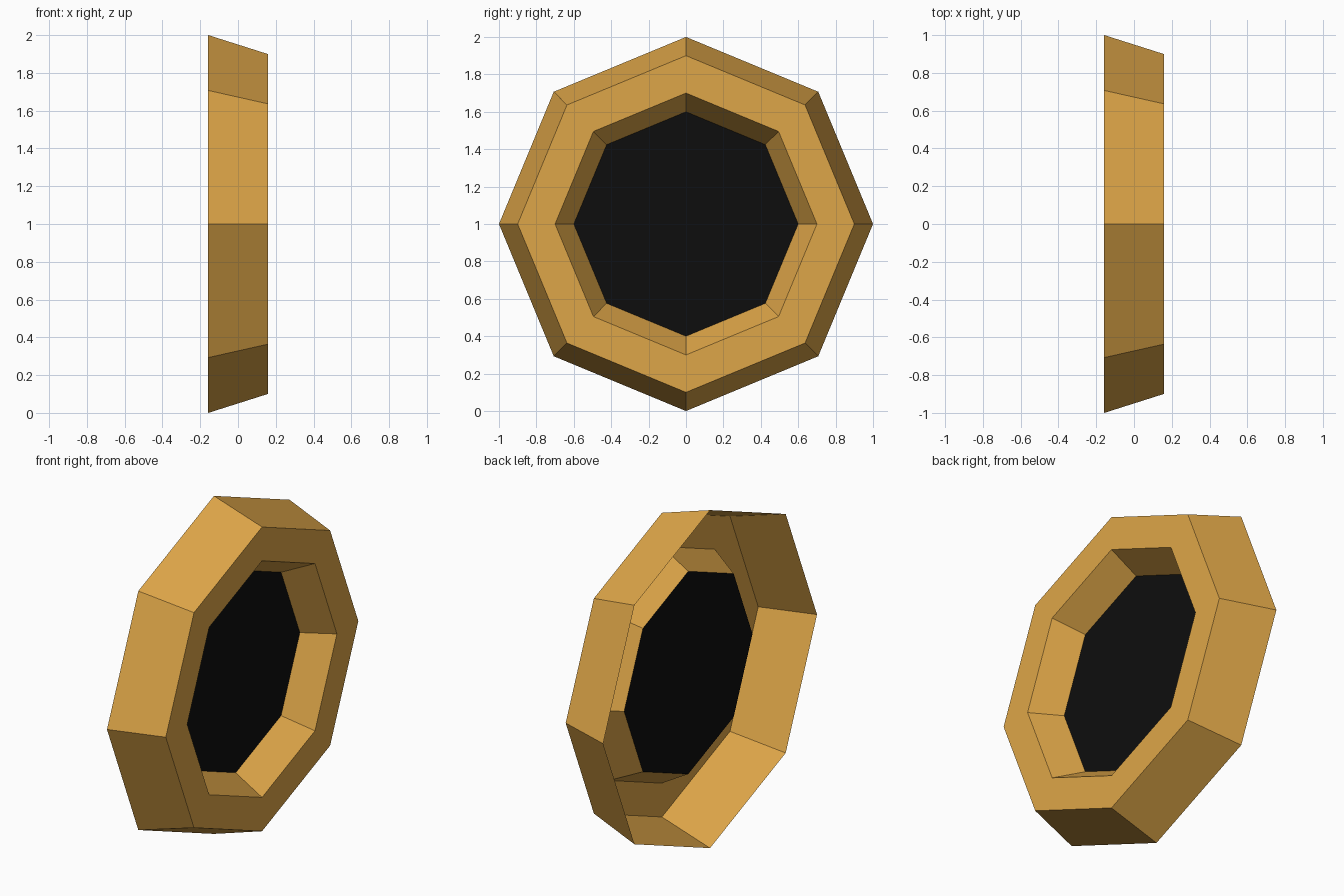
import bpy, bmesh
from math import sin, cos, pi

if "Cube" in bpy.data.objects:
    bpy.data.objects.remove(bpy.data.objects["Cube"])

SIDES = 8
HALF = 0.1575      # half depth along x
GLASS_X = -0.015   # depth of the dark pane


def material(name, color):
    m = bpy.data.materials.new(name)
    m.diffuse_color = color
    m.use_nodes = True
    m.node_tree.nodes["Principled BSDF"].inputs["Base Color"].default_value = m.diffuse_color
    return m


def ring(bm, x, r):
    return [bm.verts.new((x, r * cos(2 * pi * i / SIDES), 1 + r * sin(2 * pi * i / SIDES)))
            for i in range(SIDES)]


def finish(bm, name, mat):
    me = bpy.data.meshes.new(name)
    bm.to_mesh(me)
    bm.free()
    me.materials.append(mat)
    ob = bpy.data.objects.new(name, me)
    bpy.context.collection.objects.link(ob)
    return ob


# octagonal frame: tapered outer wall, flat front rim, sloped inner wall, open back
bm = bmesh.new()
profile = [(-HALF, 1.0), (HALF, 0.9), (HALF, 0.7), (GLASS_X, 0.6)]
rings = [ring(bm, x, r) for x, r in profile]
for a, b in zip(rings, rings[1:]):
    for i in range(SIDES):
        j = (i + 1) % SIDES
        bm.faces.new((a[i], a[j], b[j], b[i]))
finish(bm, "frame", material("ochre", (0.73, 0.38, 0.065, 1)))

# dark pane closing the inner opening
bm = bmesh.new()
bm.faces.new(ring(bm, GLASS_X, 0.6))
finish(bm, "pane", material("black", (0.004, 0.004, 0.004, 1)))
